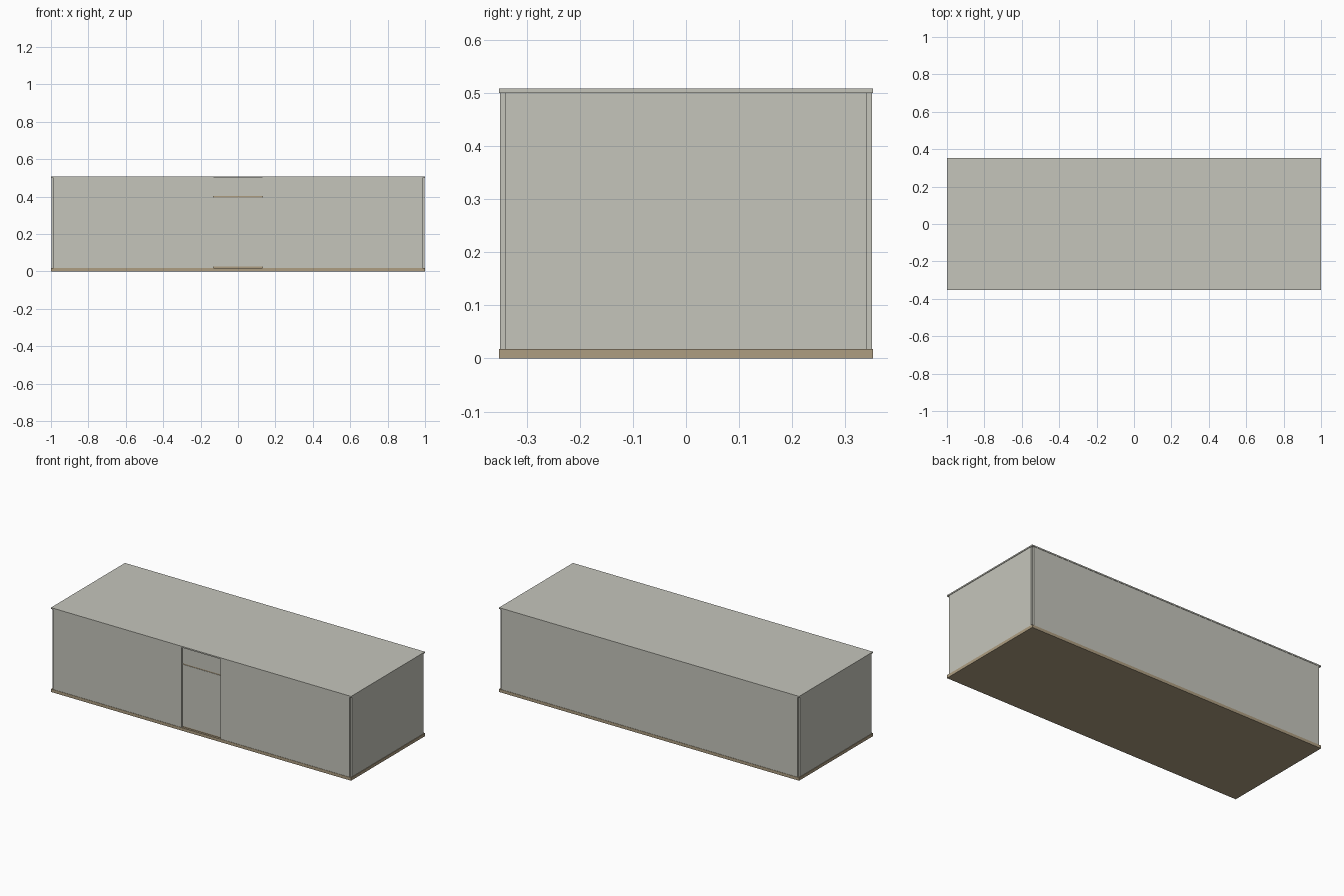
import bpy

if "Cube" in bpy.data.objects:
    bpy.data.objects.remove(bpy.data.objects["Cube"])


def material(name, rgb):
    m = bpy.data.materials.new(name)
    m.diffuse_color = (*rgb, 1.0)
    m.use_nodes = True
    m.node_tree.nodes["Principled BSDF"].inputs["Base Color"].default_value = m.diffuse_color
    return m


GREY = material("warm grey panel", (0.56, 0.56, 0.50))
TAN = material("tan timber", (0.42, 0.34, 0.22))


def box(name, x, y, z, mat):
    """Box from (min, max) ranges on each axis."""
    bpy.ops.mesh.primitive_cube_add(size=1)
    o = bpy.context.object
    o.name = name
    o.location = [(a + b) / 2 for a, b in (x, y, z)]
    o.scale = [b - a for a, b in (x, y, z)]
    bpy.ops.object.transform_apply(location=True, rotation=False, scale=True)
    o.data.materials.append(mat)
    return o


Z0, Z1 = 0.018, 0.5

# floor and roof slabs
box("floor_slab", (-1, 1), (-0.352, 0.352), (0, Z0), TAN)
box("roof_slab", (-1, 1), (-0.352, 0.352), (Z1, 0.508), GREY)

# end walls and back wall, leaving small corner notches
box("left_wall", (-0.997, -0.987), (-0.34, 0.34), (Z0, Z1), GREY)
box("right_wall", (0.987, 0.997), (-0.34, 0.34), (Z0, Z1), GREY)
box("back_wall", (-0.987, 0.987), (0.34, 0.35), (Z0, Z1), GREY)

# front wall either side of the doorway
box("front_wall_left", (-0.987, -0.13), (-0.35, -0.34), (Z0, Z1), GREY)
box("front_wall_right", (0.13, 0.987), (-0.35, -0.34), (Z0, Z1), GREY)

# recessed door, panel above it, and thin rails
box("door_header", (-0.13, 0.13), (-0.342, -0.334), (0.402, Z1), GREY)
box("door", (-0.13, 0.13), (-0.342, -0.334), (0.025, 0.395), GREY)
box("door_top_rail", (-0.13, 0.13), (-0.340, -0.334), (0.395, 0.402), TAN)
box("door_sill", (-0.13, 0.13), (-0.340, -0.334), (Z0, 0.025), TAN)
